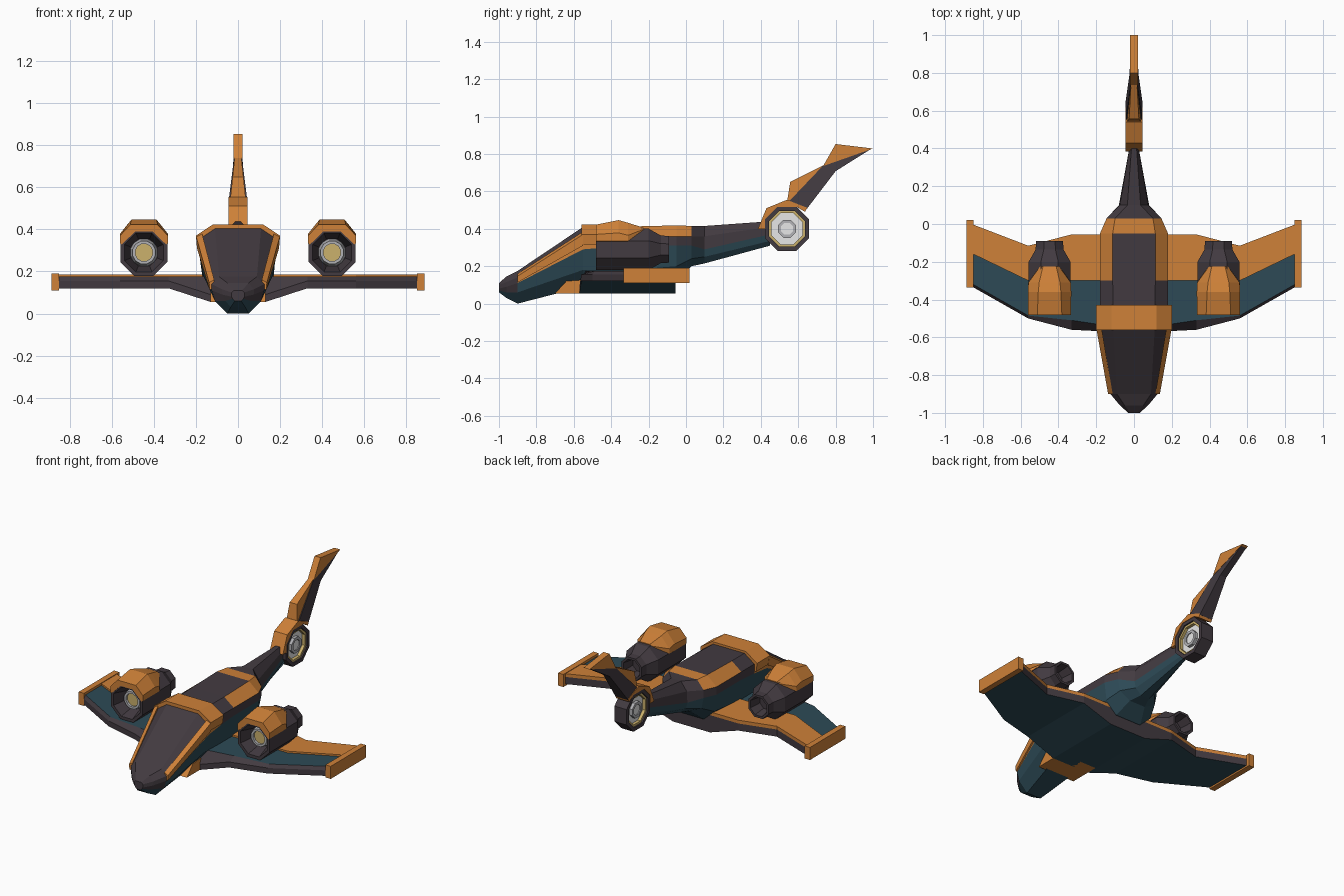
import bpy, bmesh, math

if "Cube" in bpy.data.objects:
    bpy.data.objects.remove(bpy.data.objects["Cube"])

def mat(name, c):
    m = bpy.data.materials.new(name)
    m.diffuse_color = (*c, 1)
    m.use_nodes = True
    m.node_tree.nodes["Principled BSDF"].inputs["Base Color"].default_value = m.diffuse_color
    return m

MATS = [mat("orange", (0.62, 0.22, 0.04)), mat("dark_grey", (0.055, 0.043, 0.052)),
        mat("teal", (0.026, 0.068, 0.092)), mat("gold", (0.60, 0.44, 0.15)),
        mat("white", (0.85, 0.85, 0.85)), mat("light_grey", (0.45, 0.45, 0.47))]
ORANGE, DARK, TEAL, GOLD, WHITE, GREY = range(6)

def finish(name, bm, mirror=False):
    bmesh.ops.remove_doubles(bm, verts=bm.verts, dist=1e-5)
    bmesh.ops.recalc_face_normals(bm, faces=bm.faces)
    me = bpy.data.meshes.new(name)
    bm.to_mesh(me)
    bm.free()
    for m in MATS:
        me.materials.append(m)
    ob = bpy.data.objects.new(name, me)
    bpy.context.collection.objects.link(ob)
    if mirror:
        ob.modifiers.new("mirror", 'MIRROR')
    return ob

def loft(name, rings, rule, mirror=False, cap=DARK):
    """Skin closed rings; rule(i, j) gives the colour of strip i, side j."""
    bm = bmesh.new()
    vs = [[bm.verts.new(p) for p in r] for r in rings]
    n = len(vs[0])
    for i in range(len(vs) - 1):
        for j in range(n):
            k = (j + 1) % n
            f = bm.faces.new((vs[i][j], vs[i][k], vs[i + 1][k], vs[i + 1][j]))
            f.material_index = rule(i, j)
    for r in (vs[0], vs[-1]):
        bm.faces.new(r).material_index = cap
    return finish(name, bm, mirror)

def section(y, half, cx=0):
    """Symmetric cross-section at y from its right half, bottom to top."""
    return [(cx + x, y, z) for x, z in half] + [(cx - x, y, z) for x, z in reversed(half)]

def prism(name, poly, width, colour):
    """Side outline (y, z) given thickness by width(z)."""
    rings = [[(s * width(z), y, z) for y, z in poly] for s in (-1, 1)]
    return loft(name, rings, lambda i, j: colour, cap=colour)

def lathe(name, prof, place, colour, n=8, closed=False, mirror=False):
    """Turn (radius, along) points; place(a, b, along) maps into the model."""
    bm = bmesh.new()
    rows = []
    for r, t in prof:
        ang = [math.tau * (k + 0.5) / n for k in range(n)]
        rows.append([bm.verts.new(place(r * math.cos(a), r * math.sin(a), t)) for a in ang])
    m = len(rows)
    for i in range(m if closed else m - 1):
        a, b = rows[i], rows[(i + 1) % m]
        for k in range(n):
            q = (k + 1) % n
            bm.faces.new((a[k], a[q], b[q], b[k])).material_index = colour
    if not closed:
        for r in (rows[0], rows[-1]):
            bm.faces.new(r).material_index = colour
    return finish(name, bm, mirror)

# Fuselage and tail boom: bottom, low side, high side, shoulder, roof
HULL = [
    (-1.0, [(.015, .06), (.025, .07), (.03, .08), (.03, .1), (.02, .11)]),
    (-.96, [(.035, .03), (.06, .06), (.075, .09), (.075, .115), (.05, .145)]),
    (-.90, [(.05, .0), (.11, .06), (.125, .11), (.125, .14), (.09, .175)]),
    (-.55, [(.10, .09), (.165, .18), (.185, .29), (.185, .36), (.11, .41)]),
    (-.43, [(.10, .08), (.17, .18), (.18, .30), (.18, .36), (.11, .41)]),
    (-.30, [(.10, .08), (.17, .18), (.18, .31), (.18, .36), (.113, .412)]),
    (-.05, [(.09, .13), (.165, .20), (.18, .31), (.18, .36), (.113, .418)]),
    (.03, [(.055, .20), (.13, .24), (.145, .31), (.145, .36), (.10, .415)]),
    (.10, [(.03, .215), (.07, .25), (.08, .29), (.075, .36), (.035, .415)]),
    (.45, [(.01, .31), (.014, .335), (.016, .37), (.016, .41), (.01, .44)]),
]

def hull_colour(i, j):
    band = min(j, 8 - j)
    if band < 1 or (band == 1 and i > 1):
        return TEAL
    if band == 2:
        return ORANGE if i in (2, 3) else DARK
    if band == 3:
        return ORANGE if i in (3, 5, 6) else DARK
    return ORANGE if band == 4 and i in (3, 6) else DARK

loft("fuselage", [section(y, h) for y, h in HULL], hull_colour)

# Canopy frame: side rails and the arch behind
rail = [(-.9, [(.113, .16), (.137, .147), (.135, .113), (.113, .113)]),
        (-.55, [(.172, .385), (.2, .37), (.195, .31), (.17, .31)])]
loft("canopy_rails", [[(x, y, z) for x, z in h] for y, h in rail],
     lambda i, j: ORANGE, True, ORANGE)
arch = [(.193, .315), (.2, .37), (.118, .424)]
loft("canopy_arch", [section(y, arch) for y in (-.56, -.43)], lambda i, j: ORANGE, cap=ORANGE)
prism("chin_wedge", [(-.7, .055), (-.5, .055), (-.5, .13), (-.64, .12)], lambda z: .13, ORANGE)

# Wings: x, lower front, upper front, colour split, rear, bottom height
WING = [(0, -.57, -.54, -.30, -.055, .055), (.13, -.57, -.54, -.30, -.055, .055),
        (.33, -.56, -.51, -.30, -.055, .12), (.56, -.5, -.485, -.30, -.115, .12),
        (.86, -.33, -.315, -.155, .0, .12)]
rings = [[(x, f, zb), (x, f, zb + .035), (x, u, .175), (x, m, .175), (x, m, .186),
          (x, r, .186), (x, r, .165), (x, r, zb)] for x, f, u, m, r, zb in WING]
WING_COLOURS = [DARK, DARK, TEAL, ORANGE, ORANGE, ORANGE, DARK, TEAL]
loft("wings", rings, lambda i, j: WING_COLOURS[j], True)
tip = [(-.335, .11), (.02, .11), (.02, .19), (-.335, .19)]
loft("wing_tips", [[(x, y, z) for y, z in tip] for x in (.85, .887)],
     lambda i, j: ORANGE, True, ORANGE)

# Engines: hollow nacelle, fan and orange cowl
EX, EZ = .447, .29
def engine(a, b, t):
    return (EX + a, t, EZ + b)
lathe("engine_nacelles", [(.07, -.38), (.1, -.48), (.12, -.48), (.12, -.2), (.08, -.135),
      (.077, -.09), (.062, -.09), (.05, -.17)], engine, DARK, mirror=True)
lathe("engine_fan_rings", [(.042, -.375), (.042, -.43), (.056, -.43), (.068, -.375)],
      engine, GREY, 12, True, True)
lathe("engine_fan_hubs", [(.044, -.415), (.044, -.375)], engine, GOLD, 12, mirror=True)
inner = [(.042, .39), (.105, .328)]
COWL = [(-.482, inner + [(.114, .335), (.114, .37), (.065, .422)]),
        (-.36, inner + [(.115, .335), (.115, .378), (.06, .446)]),
        (-.31, inner + [(.113, .335), (.112, .365), (.055, .432)]),
        (-.225, [(.03, .38), (.05, .37), (.053, .378), (.05, .398), (.035, .405)])]
loft("engine_cowls", [section(y, h, EX) for y, h in COWL], lambda i, j: ORANGE, True, ORANGE)

# Tail rotor: ring, gold lining, white disc and hub
def rotor(a, b, t):
    return (t, .54 + a, .4 + b)
def tube(name, r0, r1, w, colour):
    lathe(name, [(r0, -w), (r1, -w), (r1, w), (r0, w)], rotor, colour, closed=True)
tube("tail_ring", .104, .128, .043, DARK)
tube("tail_ring_lining", .09, .106, .034, GOLD)
tube("tail_hub_ring", .034, .052, .034, GREY)
lathe("tail_disc", [(.095, -.015), (.095, .015)], rotor, WHITE)
lathe("tail_hub", [(.036, -.028), (.036, .028)], rotor, WHITE)

# Tail bracket and fin, narrowing upwards
def taper(z, k=1):
    return k * (.045 - .026 * min(1, max(0, (z - .53) / .21)))
prism("tail_bracket", [(.385, .4), (.43, .51), (.54, .555), (.648, .512), (.637, .49),
      (.592, .517), (.488, .517), (.423, .452), (.423, .4)], lambda z: .046, ORANGE)
prism("tail_fin", [(.54, .535), (.645, .505), (.8, .708), (.985, .824), (.733, .738)],
      taper, DARK)
prism("fin_front_plate", [(.54, .54), (.557, .65), (.735, .74), (.6, .58)],
      lambda z: taper(z, .85), ORANGE)
prism("fin_tip", [(.733, .735), (.8, .853), (1.0, .829), (.98, .822)], lambda z: .021, ORANGE)
